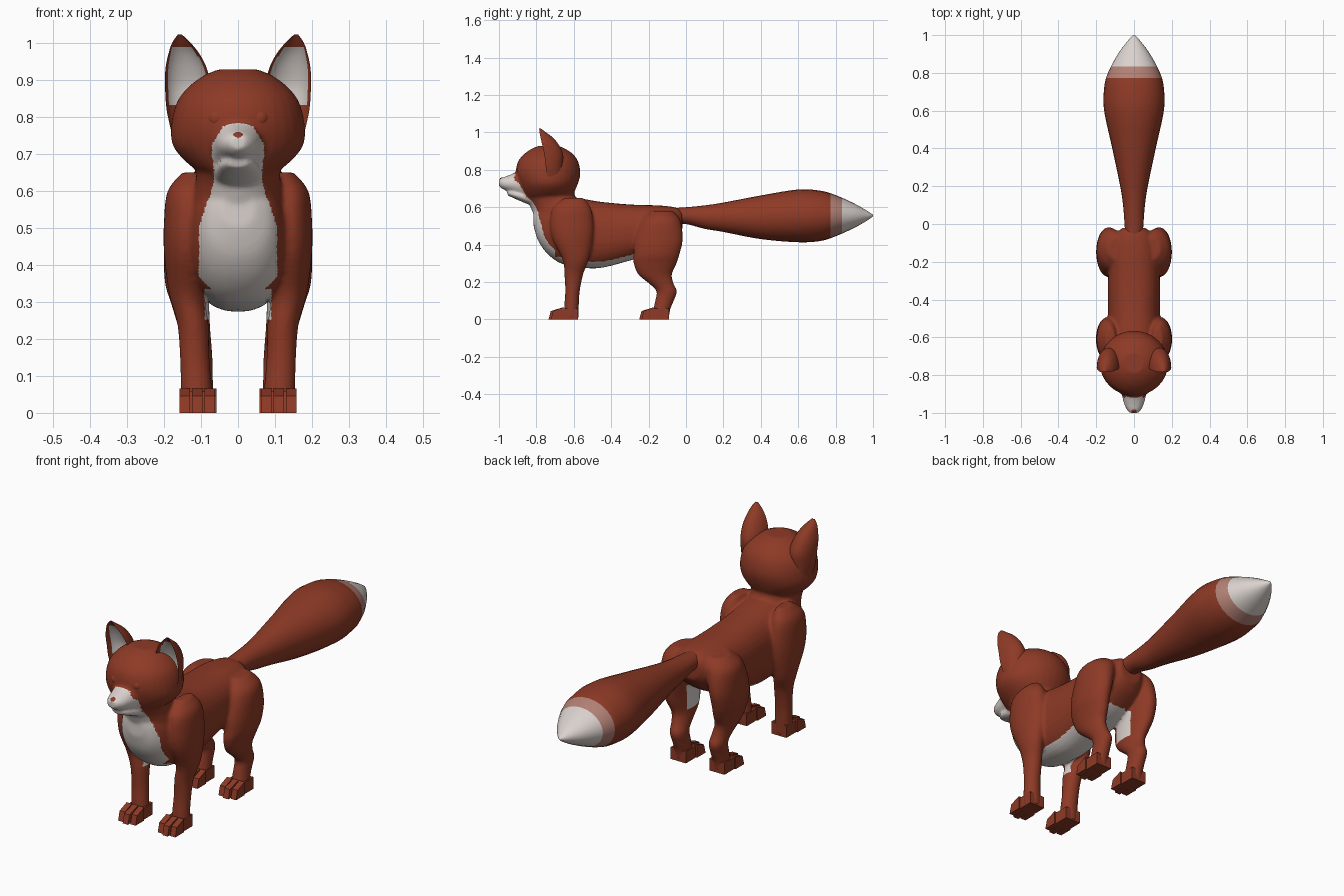
import bpy, bmesh, math
from mathutils import Vector, Matrix

if "Cube" in bpy.data.objects:
    bpy.data.objects.remove(bpy.data.objects["Cube"])


def material(name, rgb):
    m = bpy.data.materials.new(name)
    m.diffuse_color = (*rgb, 1)
    m.use_nodes = True
    m.node_tree.nodes["Principled BSDF"].inputs["Base Color"].default_value = m.diffuse_color
    return m


RED = material("russet fur", (0.27, 0.042, 0.019))
WHITE = material("cream fur", (0.70, 0.64, 0.61))
PINK = material("blended fur", (0.45, 0.22, 0.18))
MATS = (RED, WHITE, PINK)


def resample(rows, k):
    """Smooth curve through the section rows."""
    out = []
    for i in range(len(rows) - 1):
        p0, p1 = rows[max(i - 1, 0)], rows[i]
        p2, p3 = rows[i + 1], rows[min(i + 2, len(rows) - 1)]
        for j in range(k):
            t = j / k
            out.append([0.5 * (2 * b + (c - a) * t + (2 * a - 5 * b + 4 * c - d) * t * t
                               + (3 * b - a - 3 * c + d) * t ** 3)
                        for a, b, c, d in zip(p0, p1, p2, p3)])
    return out + [list(rows[-1])]


def loft(bm, rows, axis, side=1, n=32, k=5, power=2.0, cup=None):
    """Rows are (position, x, other, x radius, other radius) along axis y or z."""
    rings = []
    for t, a, b, ra, rb in resample(rows, k):
        ring = []
        for i in range(n):
            ang = 2 * math.pi * i / n
            c, s = math.cos(ang), math.sin(ang)
            u = math.copysign(abs(c) ** (2 / power), c)
            v = math.copysign(abs(s) ** (2 / power), s)
            if cup and v < 0:
                v *= -cup          # fold the front wall inwards
            x, o = side * (a + ra * u), b + rb * v
            ring.append(bm.verts.new((x, t, o) if axis == "y" else (x, o, t)))
        rings.append(ring)
    faces = [bm.faces.new(rings[0]), bm.faces.new(rings[-1])]
    for r, q in zip(rings, rings[1:]):
        for i in range(n):
            faces.append(bm.faces.new((r[i], r[(i + 1) % n], q[(i + 1) % n], q[i])))
    bmesh.ops.recalc_face_normals(bm, faces=faces)


def spans(rows):
    """(position, low, high, x radius) to centred loft rows."""
    return [(t, 0, (lo + hi) / 2, r, (hi - lo) / 2) for t, lo, hi, r in rows]


def finish(name, bm, smooth=True):
    me = bpy.data.meshes.new(name)
    bm.to_mesh(me)
    bm.free()
    ob = bpy.data.objects.new(name, me)
    bpy.context.collection.objects.link(ob)
    for m in MATS:
        me.materials.append(m)
    for p in me.polygons:
        p.use_smooth = smooth
    return ob


def paint(ob, rule):
    for p in ob.data.polygons:
        p.material_index = rule(p.center, p.normal)


# Body: torso, neck, head, muzzle, jaw and legs, fused into one skin
bm = bmesh.new()
loft(bm, spans([(-.815, .50, .60, .045), (-.79, .42, .63, .09), (-.74, .35, .65, .122),
                (-.67, .30, .655, .14), (-.58, .28, .65, .14), (-.46, .275, .63, .138),
                (-.30, .315, .615, .138), (-.15, .36, .61, .13), (-.06, .42, .60, .10),
                (-.02, .47, .58, .06)]), "y", power=2.3)
loft(bm, spans([(.50, -.80, -.55, .11), (.56, -.815, -.55, .125), (.62, -.84, -.57, .115),
                (.68, -.87, -.60, .115), (.76, -.85, -.60, .12)]), "z")
loft(bm, spans([(.635, -.85, -.66, .07), (.665, -.875, -.61, .125), (.72, -.895, -.58, .175),
                (.78, -.91, -.565, .18), (.84, -.90, -.575, .165), (.88, -.87, -.60, .135),
                (.91, -.83, -.64, .095), (.928, -.79, -.68, .055)]), "z")
loft(bm, spans([(-.80, .63, .79, .085), (-.86, .645, .80, .077), (-.90, .665, .79, .066),
                (-.95, .685, .77, .053), (-.98, .697, .76, .040), (-1.0, .712, .75, .024)]), "y")
loft(bm, spans([(-.80, .60, .68, .07), (-.86, .622, .685, .062), (-.92, .648, .69, .05),
                (-.955, .664, .688, .03)]), "y")
FRONT = [(.65, .125, -.60, .025, .05), (.60, .135, -.61, .055, .10), (.52, .14, -.61, .06, .115),
         (.43, .14, -.605, .06, .108), (.32, .138, -.59, .048, .07), (.24, .122, -.60, .042, .05),
         (.15, .117, -.607, .04, .039), (.07, .113, -.612, .042, .039), (.005, .112, -.615, .042, .04)]
HIND = [(.58, .09, -.13, .05, .06), (.53, .115, -.135, .075, .105), (.43, .135, -.145, .065, .128),
        (.35, .137, -.157, .06, .123), (.30, .13, -.165, .052, .115), (.24, .12, -.165, .044, .09),
        (.19, .112, -.13, .04, .065), (.15, .108, -.103, .039, .055), (.10, .106, -.115, .038, .05),
        (.05, .106, -.13, .04, .045), (.005, .106, -.135, .04, .045)]
for s in (1, -1):
    loft(bm, FRONT, "z", s)
    loft(bm, HIND, "z", s)
body = finish("body", bm)
mod = body.modifiers.new("fuse", "REMESH")
mod.mode, mod.voxel_size, mod.use_smooth_shade = "VOXEL", 0.008, True
mod = body.modifiers.new("soften", "SMOOTH")
mod.factor, mod.iterations = 0.5, 5
fused = bpy.data.meshes.new_from_object(body.evaluated_get(bpy.context.evaluated_depsgraph_get()))
body.modifiers.clear()
body.data = fused
fused.materials.clear()
for m in MATS:
    fused.materials.append(m)


def coat(c, n):
    x, y, z = abs(c.x), c.y, c.z
    muzzle = .6 < z < .8 and y < -.915 + (.78 - z) * .5 and x < min(.07, .025 + (.80 - z) * .6)
    chest = .26 < z < .68 and y < -.70 and x < min(.105, .065 + max(0, .62 - z) * .35)
    belly = .25 < z < .335 + max(0, y + .35) * .2 and -.72 < y < -.12 and x < .09
    return 1 if muzzle or chest or belly else 0


paint(body, coat)
for p in fused.polygons:
    p.use_smooth = True

# Tail with a pale tip
bm = bmesh.new()
loft(bm, spans([(-.08, .51, .595, .045), (0, .51, .60, .05), (.1, .485, .61, .058),
                (.2, .468, .625, .073), (.4, .43, .663, .115), (.6, .413, .695, .158),
                (.72, .42, .688, .158), (.8, .445, .665, .138), (.9, .49, .62, .085),
                (.97, .53, .58, .033), (1.0, .552, .56, .004)]), "y", n=24, k=6)
paint(finish("tail", bm), lambda c, n: 1 if c.y > .825 else 2 if c.y > .775 else 0)

# Cupped ears with pale lining
EAR = [(.76, .13, -.74, .05, .08), (.82, .135, -.75, .058, .09), (.88, .135, -.757, .062, .10),
       (.93, .14, -.768, .056, .09), (.97, .146, -.777, .042, .068), (1.0, .153, -.783, .025, .035),
       (1.022, .157, -.785, .006, .008)]
for s, side in ((1, "left"), (-1, "right")):
    bm = bmesh.new()
    loft(bm, EAR, "z", s, n=36, cup=0.5)
    ear = finish(side + "_ear", bm)
    paint(ear, lambda c, n: 1 if n.y < -.55 and .83 < c.z < .99 else 0)
    bpy.context.view_layer.objects.active = ear
    ear.select_set(True)
    bpy.ops.object.shade_smooth_by_angle(angle=math.radians(50))
    ear.select_set(False)

# Eyes: pale ball, russet iris and a raised lid
for s, side in ((1, "left"), (-1, "right")):
    centre = Vector((s * .057, -.874, .796))
    look = Vector((s * .25, -1, 0)).normalized()
    bm = bmesh.new()
    bmesh.ops.create_uvsphere(bm, u_segments=32, v_segments=24, radius=.028,
                              matrix=Matrix.Translation(centre))
    paint(finish(side + "_eye", bm),
          lambda c, n: 0 if (c - centre).normalized().dot(look) > .70 else 1)
    bpy.ops.mesh.primitive_torus_add(major_radius=.029, minor_radius=.006, major_segments=24,
                                     minor_segments=8, location=centre + look * .012,
                                     rotation=look.to_track_quat("Z", "Y").to_euler())
    lid = bpy.context.object
    lid.name = side + "_eyelid"
    lid.data.materials.append(RED)
    bpy.ops.object.shade_smooth()
    lid.select_set(False)

# Nose
bm = bmesh.new()
bmesh.ops.create_uvsphere(bm, u_segments=16, v_segments=10, radius=1,
                          matrix=Matrix.Translation((0, -.984, .739)) @ Matrix.Diagonal((.021, .016, .02, 1)))
finish("nose", bm)


# Paws: heel block and three wedge toes
def block(bm, x0, x1, y0, y1, h0, h1):
    vs = bmesh.ops.create_cube(bm, size=1)["verts"]
    for v in vs:
        front = v.co.y < 0
        top = v.co.z > 0
        v.co = (x1 if v.co.x > 0 else x0, (y0 + (.012 if top else 0)) if front else y1,
                (h0 if front else h1) if top else 0)


for name, x, y0, y1 in (("front_paw", .110, -.735, -.578), ("hind_paw", .107, -.25, -.092)):
    for s, side in ((1, "left"), (-1, "right")):
        bm = bmesh.new()
        block(bm, s * x - .042, s * x + .042, y0 + .06, y1, .058, .06)
        for i in (-1, 0, 1):
            tx = s * x + i * .034
            block(bm, tx - .0145, tx + .0145, y0 + abs(i) * .012, y0 + .08, .045, .066)
        finish(side + "_" + name, bm, False)
